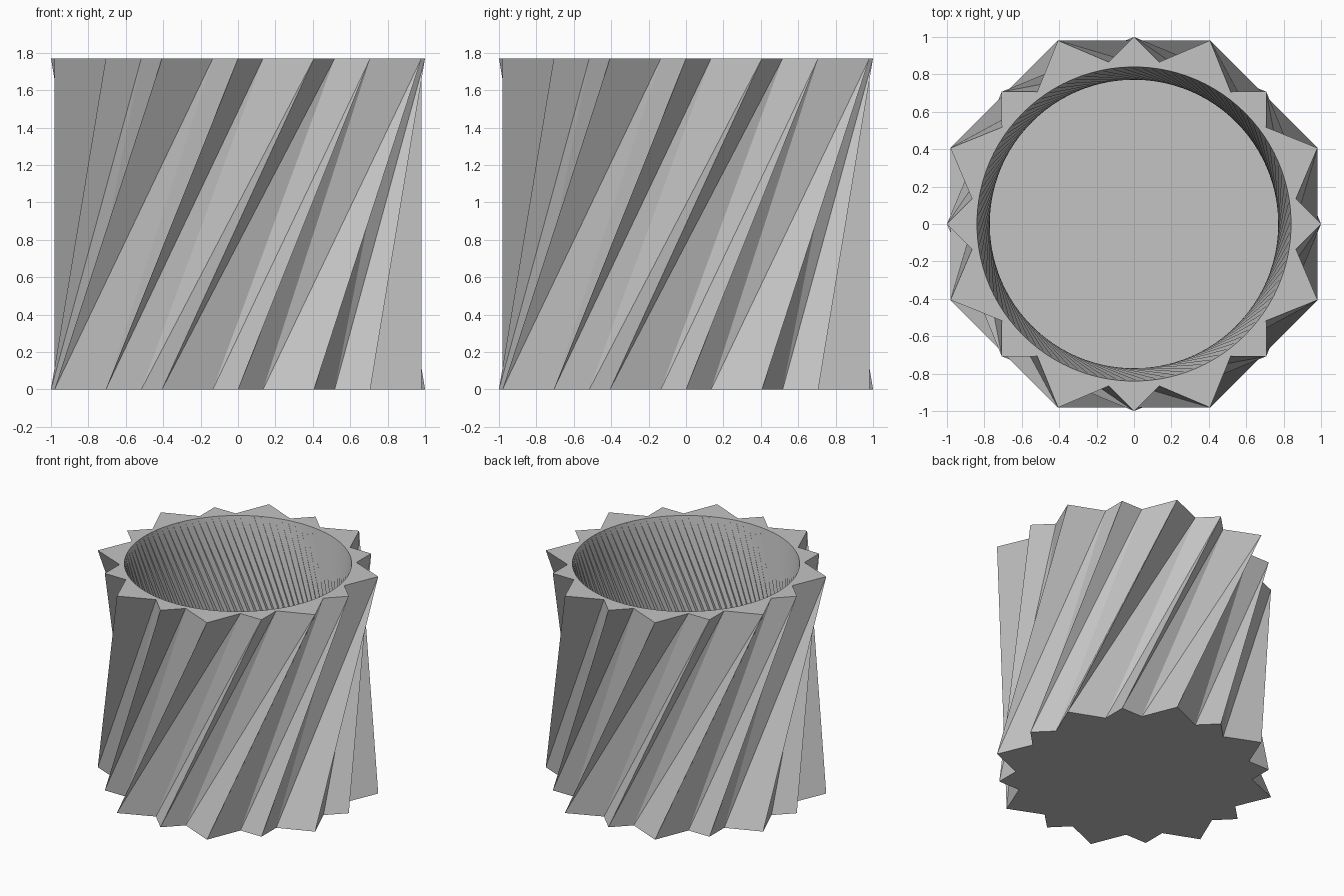
import bpy
import bmesh
from math import sin, cos, radians, tau

HEIGHT = 1.77
FLOOR = 0.07
TWIST = radians(45)

cube = bpy.data.objects.get("Cube")
if cube:
    bpy.data.objects.remove(cube, do_unlink=True)

grey = bpy.data.materials.new("plain grey")
grey.use_nodes = True
colour = (0.55, 0.55, 0.55, 1)
grey.diffuse_color = colour
grey.node_tree.nodes["Principled BSDF"].inputs["Base Color"].default_value = colour

# star outline: long and short tips in turn, with a valley either side of each short tip
star = []
for k in range(8):
    for angle, radius in ((0, 1.0), (8.82, 0.876), (22.5, 1.062), (36.18, 0.876)):
        star.append((radians(45 * k + angle), radius))

# round outline of the hollow
SEGMENTS = 100
circle = [(tau * k / SEGMENTS, 0.84) for k in range(SEGMENTS)]

bm = bmesh.new()


def ring(outline, z):
    turn = TWIST * z / HEIGHT
    return [bm.verts.new((r * cos(a + turn), r * sin(a + turn), z)) for a, r in outline]


def twisted_wall(outline, z0):
    """Straight twisted wall, each panel split along its long diagonal."""
    low, high = ring(outline, z0), ring(outline, HEIGHT)
    for i in range(len(low)):
        j = (i + 1) % len(low)
        bm.faces.new((low[i], low[j], high[j]))
        bm.faces.new((low[i], high[j], high[i]))
    return low, high


def loop_edges(verts):
    return [bm.edges.get((v, verts[i - 1])) for i, v in enumerate(verts)]


# outer and inner walls
base, outer_rim = twisted_wall(star, 0)
floor, inner_rim = twisted_wall(circle, FLOOR)

# underside, inside floor and flat rim
bmesh.ops.triangle_fill(bm, edges=loop_edges(base), use_beauty=True)
bm.faces.new(floor)
bmesh.ops.triangle_fill(bm, edges=loop_edges(outer_rim) + loop_edges(inner_rim), use_beauty=True)
bmesh.ops.recalc_face_normals(bm, faces=bm.faces[:])

mesh = bpy.data.meshes.new("twisted_star_cup")
bm.to_mesh(mesh)
bm.free()
mesh.materials.append(grey)
cup = bpy.data.objects.new("twisted_star_cup", mesh)
bpy.context.collection.objects.link(cup)
